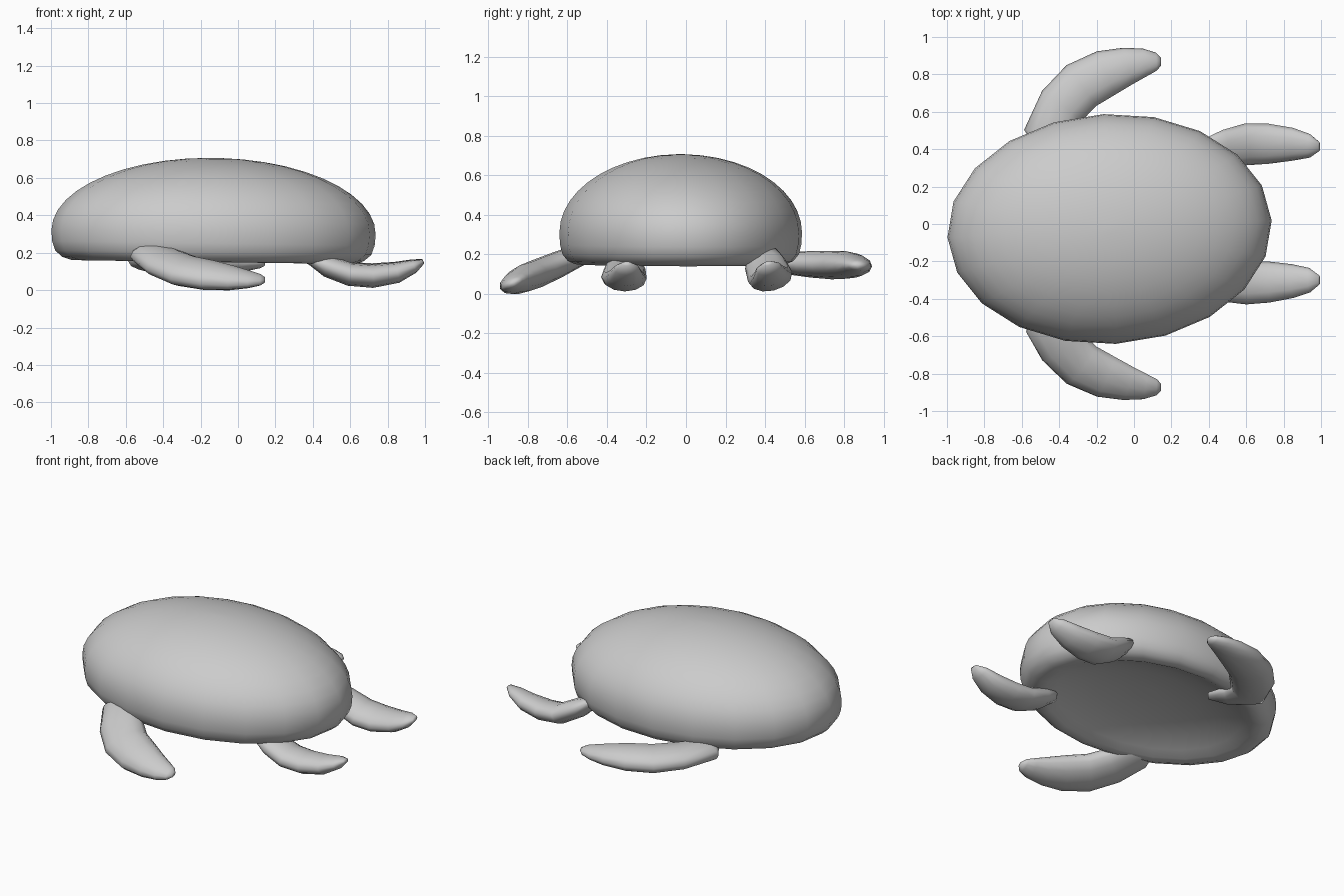
import bpy, bmesh, math
from mathutils import Vector, Matrix

if "Cube" in bpy.data.objects:
    bpy.data.objects.remove(bpy.data.objects["Cube"])


def loft(name, rings, matrix=Matrix()):
    """Skin a list of equal closed rings and cap both ends."""
    bm = bmesh.new()
    loops = [[bm.verts.new(p) for p in ring] for ring in rings]
    for a, b in zip(loops, loops[1:]):
        n = len(a)
        for i in range(n):
            bm.faces.new((a[i], a[(i + 1) % n], b[(i + 1) % n], b[i]))
    for cap in (loops[0], loops[-1]):
        mid = bm.verts.new(sum((v.co for v in cap), Vector()) / len(cap))
        for i in range(len(cap)):
            bm.faces.new((cap[i], cap[(i + 1) % len(cap)], mid))
    bm.transform(matrix)
    bmesh.ops.recalc_face_normals(bm, faces=bm.faces)
    mesh = bpy.data.meshes.new(name)
    bm.to_mesh(mesh)
    bm.free()
    mesh.shade_smooth()
    obj = bpy.data.objects.new(name, mesh)
    bpy.context.collection.objects.link(obj)
    return obj


def flipper(name, path, slope, matrix=Matrix()):
    """Path entries are x, y, z, half width, half thickness; slope tilts the blade sideways."""
    pts = [Vector(p[:3]) for p in path]
    rings = []
    for i, p in enumerate(path):
        t = (pts[min(i + 1, len(pts) - 1)] - pts[max(i - 1, 0)]).normalized()
        side = Vector((0, -slope, 1)).cross(t).normalized()
        up = t.cross(side)
        rings.append([pts[i] + side * p[3] * math.cos(a) + up * p[4] * math.sin(a)
                      for a in (math.tau * k / 12 for k in range(12))])
    return loft(name, rings, matrix)


# Domed shell with rolled rim and hollowed underside: (radius factor, height)
profile = [(math.sin(math.radians(a)), 0.31 + 0.397 * math.cos(math.radians(a)))
           for a in range(2, 91, 8)]
profile += [(0.995, 0.25), (0.975, 0.2), (0.93, 0.166), (0.87, 0.15), (0.81, 0.158),
            (0.73, 0.185), (0.58, 0.224), (0.4, 0.25), (0.2, 0.265), (0.08, 0.268)]
rings = [[Vector((0.868 * r * math.cos(a), 0.615 * r * math.sin(a), z))
          for a in (math.tau * k / 20 for k in range(20))] for r, z in profile]
place = (Matrix.Translation((-0.135, -0.027, 0))
         @ Matrix.Rotation(math.radians(3), 4, 'Z')
         @ Matrix.Rotation(math.radians(0.8), 4, 'Y'))
loft("shell", rings, place)

# Flippers, with the left ones mirrored and turned a little
front_root = [(-.49, -.44, .225, .06, .035)]
front = [(-.465, -.53, .2, .123, .055), (-.385, -.655, .145, .133, .067),
         (-.28, -.755, .102, .135, .072), (-.15, -.817, .079, .126, .07), (-.03, -.853, .064, .1, .057),
         (.06, -.87, .057, .074, .04), (.12, -.873, .055, .048, .026), (.145, -.873, .055, .02, .012)]
left_root = [(-.32, -.36, .285, .03, .02), (-.4, -.43, .25, .09, .04)]
rear = [(.36, -.31, .17, .03, .02), (.40, -.31, .162, .08, .035), (.48, -.31, .127, .105, .058),
        (.6, -.315, .084, .115, .062), (.72, -.31, .075, .11, .063), (.85, -.305, .093, .09, .055),
        (.94, -.3, .127, .065, .036), (.99, -.3, .153, .025, .012)]
# the left rear one has a higher root and a tip that sits further out
rear_raised = [(x, y - 0.05 * max(0, x - 0.5), z + max(0, 0.2 * (0.6 - x)), w, t)
               for x, y, z, w, t in rear]
flip = Matrix.Scale(-1, 4, (0, 1, 0))


def turned(angle, y, z, dy=0.0, dz=0.0):
    """Mirror to the left side, turn about a lengthwise axis, then shift."""
    pivot = Matrix.Translation((0, y, z))
    return (Matrix.Translation((0, dy, dz)) @ pivot
            @ Matrix.Rotation(math.radians(angle), 4, 'X') @ pivot.inverted() @ flip)


flipper("front_right_flipper", front_root + front, 0.45)
flipper("front_left_flipper", left_root + front, 0.45, turned(21, 0.5, 0.16, -0.018, -0.052))
flipper("rear_right_flipper", rear, 0.0)
flipper("rear_left_flipper", rear_raised, 0.0, turned(13, 0.31, 0.09, 0.105))
